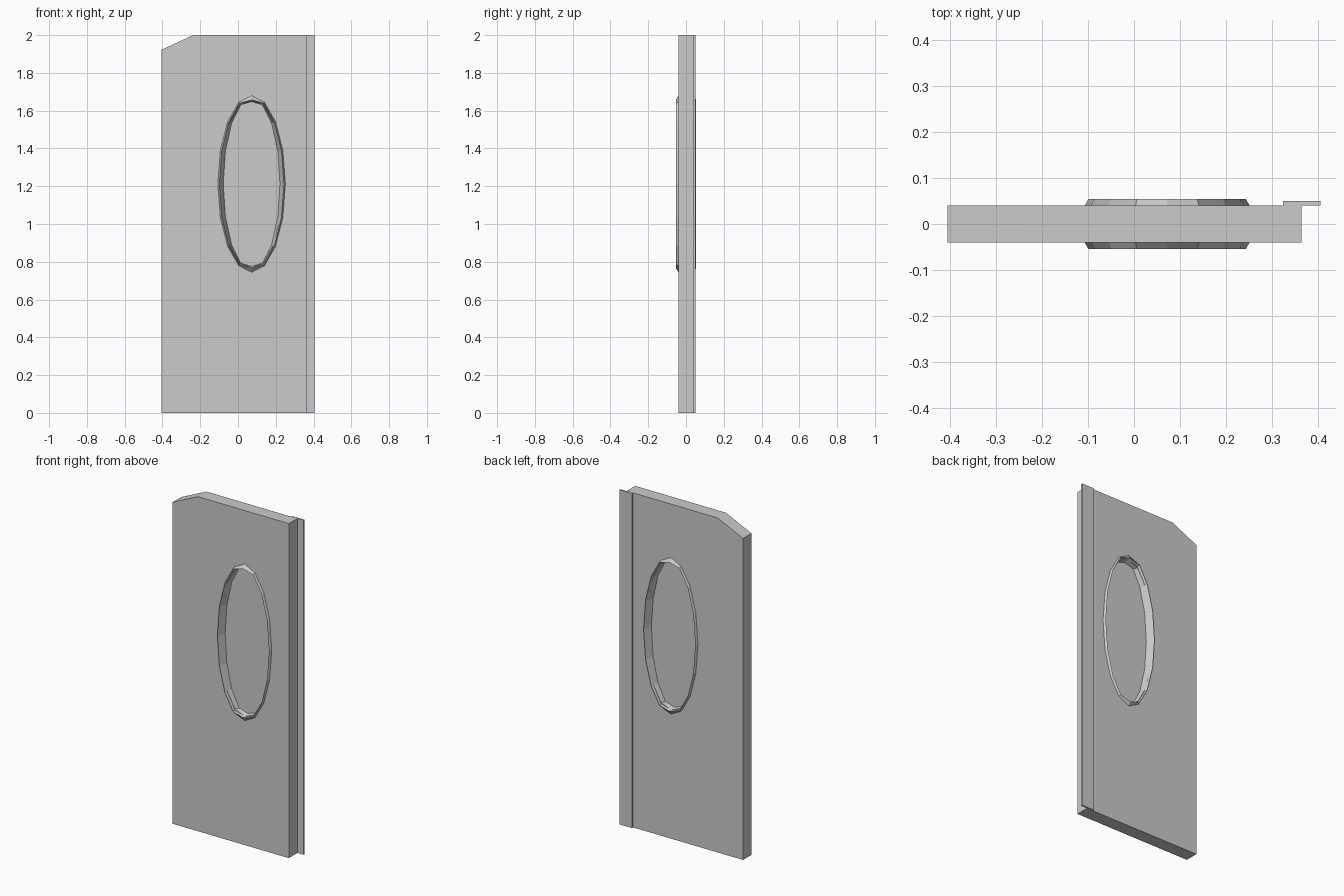
import bpy, bmesh, math

if "Cube" in bpy.data.objects:
    bpy.data.objects.remove(bpy.data.objects["Cube"])

CX, CZ, SIDES = 0.072, 1.212, 16


def make_object(name, bm):
    bmesh.ops.recalc_face_normals(bm, faces=bm.faces[:])
    mesh = bpy.data.meshes.new(name)
    bm.to_mesh(mesh)
    bm.free()
    obj = bpy.data.objects.new(name, mesh)
    bpy.context.collection.objects.link(obj)
    return obj


def slab(name, outline, y0, y1):
    """Extrude an x-z outline from y0 to y1."""
    bm = bmesh.new()
    face = bm.faces.new([bm.verts.new((x, y0, z)) for x, z in outline])
    ext = bmesh.ops.extrude_face_region(bm, geom=[face])["geom"]
    verts = [v for v in ext if isinstance(v, bmesh.types.BMVert)]
    bmesh.ops.translate(bm, verts=verts, vec=(0, y1 - y0, 0))
    return make_object(name, bm)


def oval(a, c, square=1.0):
    """Oval outline around the window centre, with slightly squared ends."""
    angles = [2 * math.pi * i / SIDES for i in range(SIDES)]
    return [(CX + a * math.cos(t), CZ + c * max(-1, min(1, square * math.sin(t)))) for t in angles]


def oval_frame(name):
    """Moulding running through the panel, with a ridge on each face."""
    # half width, half height, depth, squareness of the oval's ends
    half = [(0.179, 0.468, 0.040, 1.0), (0.171, 0.445, 0.054, 1.04), (0.150, 0.436, 0.010, 1.04)]
    section = half + [(a, c, -y, s) for a, c, y, s in reversed(half)]
    bm = bmesh.new()
    rings = [[bm.verts.new((x, y, z)) for x, z in oval(a, c, s)] for a, c, y, s in section]
    for k, p in enumerate(rings):
        q = rings[(k + 1) % len(rings)]
        for i in range(SIDES):
            j = (i + 1) % SIDES
            bm.faces.new((p[i], p[j], q[j], q[i]))
    return make_object(name, bm)


# Door leaf with one clipped top corner and an oval window opening
panel = slab("door_panel", [(-0.405, 0), (0.364, 0), (0.364, 2), (-0.237, 2), (-0.405, 1.922)], -0.04, 0.04)
cutter = slab("window_cutter", oval(0.166, 0.443, 1.02), -0.1, 0.1)
cutter.hide_render = True
cut = panel.modifiers.new("window_opening", "BOOLEAN")
cut.operation = "DIFFERENCE"
cut.solver = "EXACT"
cut.object = cutter

# Thin overlapping strip along the closing edge, on the back
slab("edge_strip", [(0.323, 0), (0.405, 0), (0.405, 2), (0.323, 2)], 0.0405, 0.0495)

# Window moulding and the recessed pane inside it
oval_frame("window_moulding")
slab("window_pane", oval(0.155, 0.438, 1.04), -0.01, 0.01)
